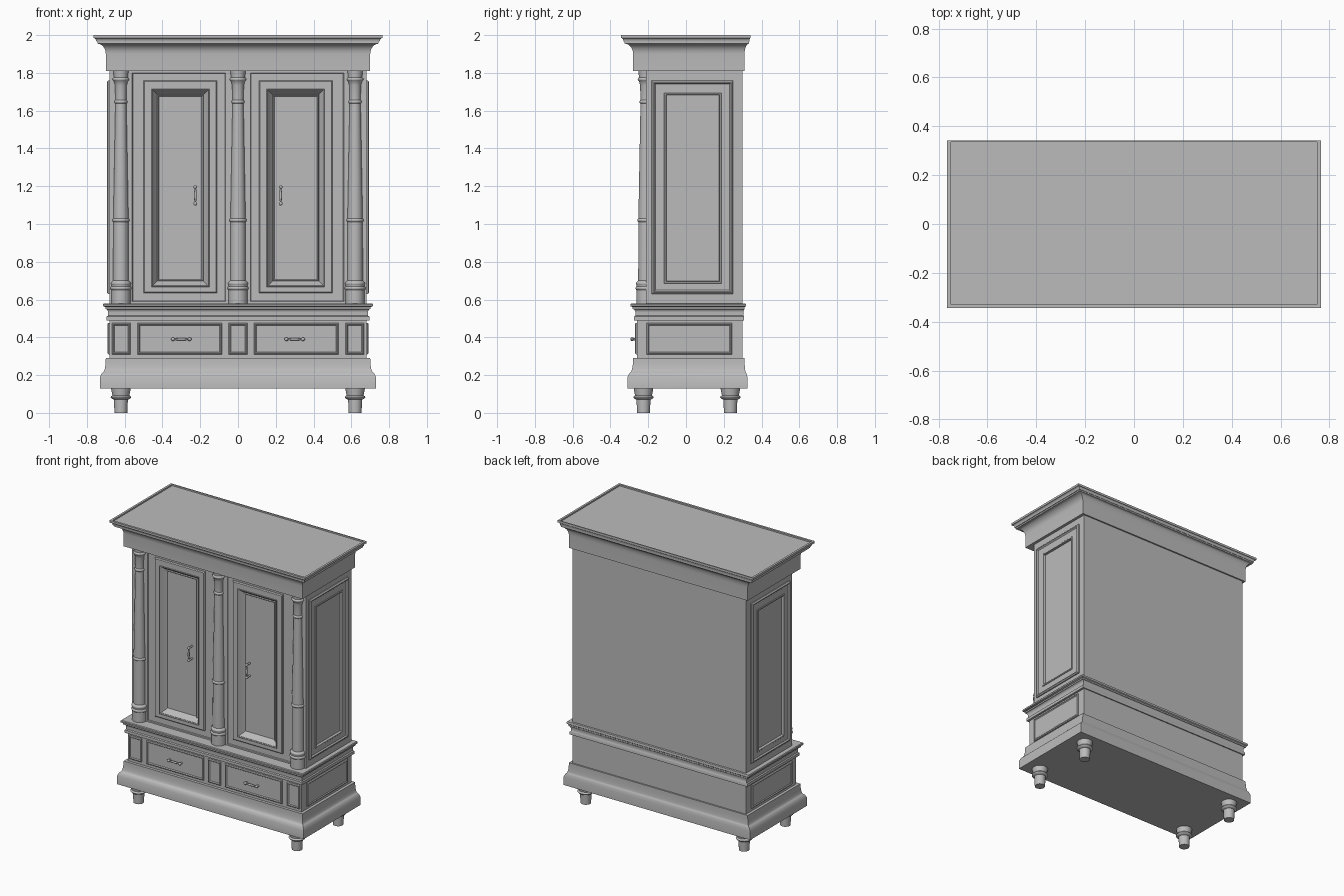
import bpy, bmesh, math
from mathutils import Matrix, Vector

if "Cube" in bpy.data.objects:
    bpy.data.objects.remove(bpy.data.objects["Cube"], do_unlink=True)

shade = 0.5
colour = (shade, shade, shade, 1)
grey = bpy.data.materials.new("plain grey")
grey.use_nodes = True
grey.diffuse_color = colour
grey.node_tree.nodes["Principled BSDF"].inputs["Base Color"].default_value = colour

# Outline of the case, and the heights where its parts meet
half_width, front, back = .68, -.26, .3
plinth_bottom, plinth_top = .13, .29
waist_bottom, waist_top = .49, .58
crown_bottom, crown_top = 1.81, 2
sides = {"right": -1, "left": 1}


def finish(bm, name):
    bmesh.ops.recalc_face_normals(bm, faces=bm.faces)
    mesh = bpy.data.meshes.new(name)
    bm.to_mesh(mesh)
    bm.free()
    mesh.materials.append(grey)
    ob = bpy.data.objects.new(name, mesh)
    bpy.context.collection.objects.link(ob)
    bpy.ops.object.select_all(action='DESELECT')
    ob.select_set(True)
    bpy.context.view_layer.objects.active = ob
    bpy.ops.object.shade_smooth_by_angle(angle=math.radians(35))


def skin(name, rings, transform=Matrix()):
    """Closed solid through a stack of matching rings of points."""
    bm = bmesh.new()
    loops = [[bm.verts.new(point) for point in ring] for ring in rings]
    for low, high in zip(loops, loops[1:]):
        for i in range(len(low)):
            bm.faces.new((low[i - 1], low[i], high[i], high[i - 1]))
    bm.faces.new(loops[0])
    bm.faces.new(loops[-1])
    bm.transform(transform)
    finish(bm, name)


def loft(name, rects, place):
    """Solid through rectangles (left, right, bottom, top, height)."""
    skin(name, [[place(u, v, h) for u, v in ((a, c), (b, c), (b, d), (a, d))]
                for a, b, c, d, h in rects])


def moulding(name, profile):
    """Band around the case from (offset, z); the back steps out half as far."""
    loft(name, [(-half_width - o, half_width + o, front - o, back + o / 2, z)
                for o, z in profile], lambda u, v, h: (u, v, h))


def lathe(name, profile, origin, axis=(0, 0, 1), count=32):
    """Turned part from (radius, distance along axis)."""
    angles = [math.tau * i / count for i in range(count)]
    turn = Vector((0, 0, 1)).rotation_difference(Vector(axis)).to_matrix().to_4x4()
    skin(name, [[(r * math.cos(a), r * math.sin(a), t) for a in angles] for r, t in profile],
         Matrix.Translation(origin) @ turn)


def cove(inner, z_inner, outer, z_outer, count=6):
    """Hollow curve that leaves the inner end upright and arrives level."""
    angles = [math.pi / 2 * i / count for i in range(count + 1)]
    return [(inner + (outer - inner) * (1 - math.cos(a)),
             z_inner + (z_outer - z_inner) * math.sin(a)) for a in angles]


def bead(radius, middle, bulge, half, count=6):
    """Rounded ring standing out from a turned part."""
    return [(radius + bulge * math.sin(math.pi * i / count),
             middle + half * (2 * i / count - 1)) for i in range(count + 1)]


def inset(rect, steps):
    """Rectangles drawn in from an outline by (inset, height) steps."""
    a, b, c, d = rect
    return [(a + i, b - i, c + i, d - i, h) for i, h in steps]


def ridge(rect, base, rise, width, inner):
    """Raised frame around a rectangle, dropping to the inner height."""
    bevel = rise / 2
    return inset(rect, [(0, base), (0, base + bevel), (bevel, base + rise),
                        (width - bevel, base + rise), (width, inner)])


def facing_front(s):
    return lambda u, v, h: (s * u, -h, v)


def facing_side(s):
    return lambda u, v, h: (s * h, u, v)


# Case: plinth, drawer case, waist, cabinet and crown
moulding("plinth", [(.05, plinth_bottom), (.05, .19), (.04, .21)]
         + cove(.02, plinth_top, .035, .215)[::-1])
moulding("drawer_case", [(0, plinth_top), (0, waist_bottom)])
moulding("waist_moulding", [(.015, waist_bottom), (.015, .51), (.008, .515)]
         + cove(.008, .53, .022, .55)
         + [(.022, .56), (.034, .565), (.034, .575), (.03, waist_top)])
moulding("crown", [(.02, crown_bottom)] + cove(.02, 1.9, .065, 1.955)
         + [(.065, 1.965)] + cove(.07, 1.965, .085, 1.985)
         + [(.085, crown_top), (.07, crown_top), (.07, 1.99)])
loft("cabinet_core", [(-.66, .66, -.17, back, z) for z in (waist_top, crown_bottom)],
     lambda u, v, h: (u, v, h))

# Doors, drawers and sunk panels, the same on both halves
face, door_face = .212, .22
bay = (0, half_width, waist_top, crown_bottom)
recess = (.065, .56, .59, 1.8)
door = (.11, .5, .635, 1.76)
opening = (.152, .458, .667, 1.715)
flank = (-face, back, waist_top, crown_bottom)
flank_frame = (-.182, .25, .63, 1.76)
flank_opening = (-.116, .188, .686, 1.694)
low, high = .31, .476
plate = -front

for side, s in sides.items():
    loft(side + "_door", inset(bay, [(0, .16), (0, face)])
         + inset(recess, [(0, face), (.003, face - .004)])
         + ridge(door, face - .004, .012, .04, door_face)
         + ridge(opening, door_face, .006, .006, door_face)
         + inset(opening, [(.03, .19), (.034, .197), (.04, .19)]), facing_front(s))
    loft(side + "_side_panel", inset(flank, [(0, .64), (0, half_width)])
         + ridge(flank_frame, half_width, .014, .02, .686)
         + ridge(flank_opening, .686, .005, .012, .675), facing_side(s))
    loft(side + "_lower_panel", ridge((-.208, .244, low, high), half_width, .011, .013, .686),
         facing_side(s))
    for part, left, right in (("drawer", .084, .532), ("corner_panel", .57, .668)):
        loft(f"{side}_{part}", ridge((left, right, low, high), plate, .01, .013, plate + .004),
             facing_front(s))
loft("centre_panel", ridge((-.049, .049, low, high), plate, .01, .013, plate + .004),
     facing_front(1))

# Turned columns and feet
column = ([(.05, waist_top)] + bead(.05, .66, .006, .01) + bead(.05, .685, .003, .008)
          + [(.041, .7)] + bead(.04, 1.02, .006, .01) + bead(.029, 1.647, .006, .01)
          + [(.031, 1.735)] + bead(.037, 1.766, .007, .01) + [(.04, crown_bottom)])
foot = [(.034, 0), (.037, .07)] + bead(.045, .083, .009, .01) + [(.052, plinth_bottom)]
spread = .62
lathe("centre_column", column, (0, -face, 0))
for side, s in sides.items():
    lathe(side + "_column", column, (s * spread, -face, 0))
    for end, y in (("front", -.225), ("back", .235)):
        lathe(f"{side}_{end}_foot", foot, (s * spread, y, 0))


# Pull handles: a turned bar on two short posts
def handle(name, centre, axis, reach):
    grip = .044
    bar = (bead(.004, -grip, .006, .01) + bead(.005, 0, .002, .03) + bead(.004, grip, .006, .01))
    lathe(name, bar, centre, axis, 16)
    for end, t in (("first", -grip), ("second", grip)):
        lathe(f"{name}_{end}_post", [(.006, 0), (.006, reach)],
              Vector(centre) + t * Vector(axis), (0, 1, 0), 16)


for side, s in sides.items():
    handle(side + "_door_handle", (s * .226, -.228, 1.152), (0, 0, 1), .04)
    handle(side + "_drawer_handle", (s * .3, -.285, .39), (1, 0, 0), .03)
